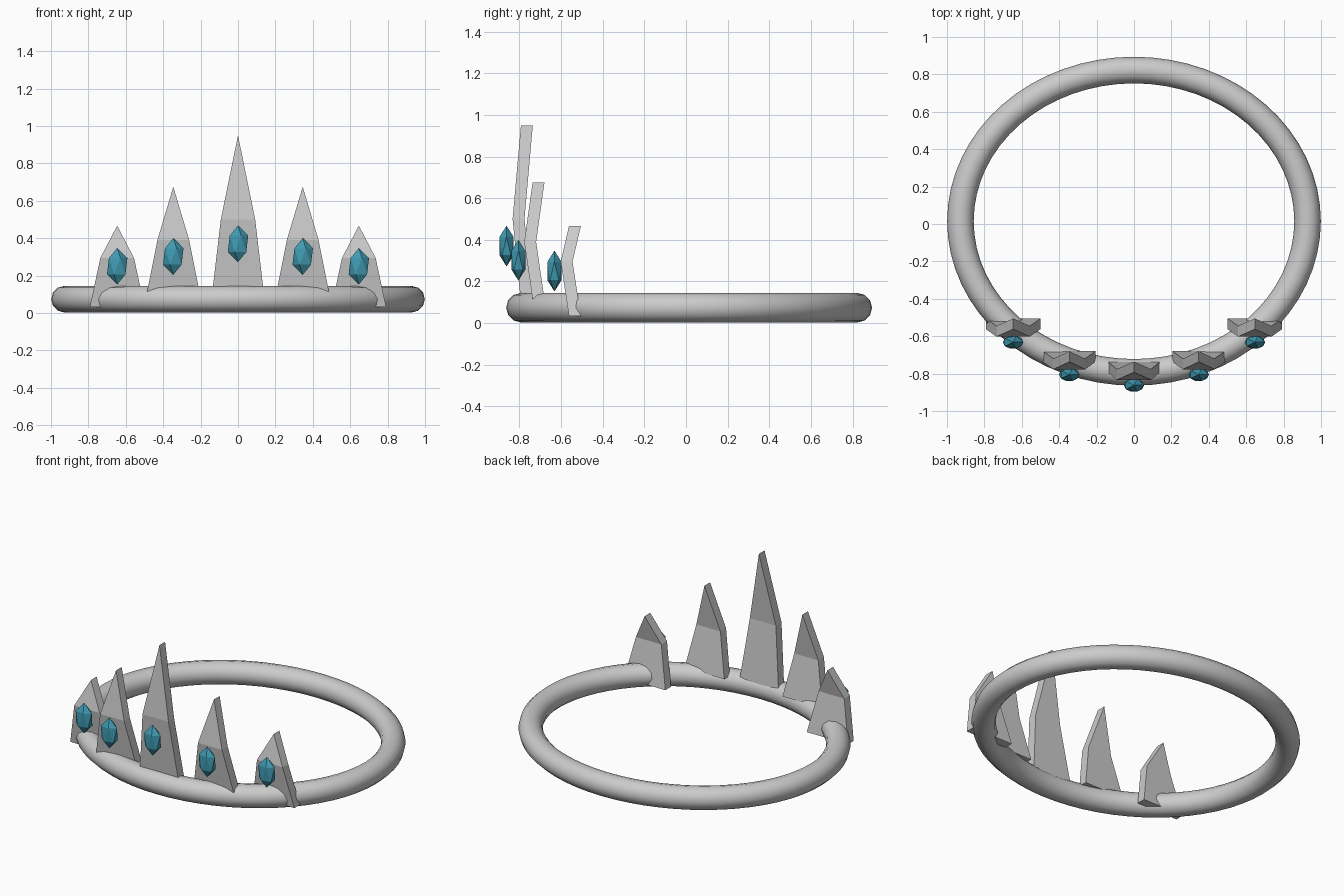
import bpy, bmesh
from math import cos, sin, tau

if "Cube" in bpy.data.objects:
    bpy.data.objects.remove(bpy.data.objects["Cube"])

gem_mat = bpy.data.materials.new("teal_gem")
gem_mat.diffuse_color = (0.05, 0.32, 0.44, 1)
gem_mat.use_nodes = True
gem_mat.node_tree.nodes["Principled BSDF"].inputs["Base Color"].default_value = gem_mat.diffuse_color


def finish(name, bm, mat=None, smooth=False):
    bmesh.ops.recalc_face_normals(bm, faces=bm.faces)
    mesh = bpy.data.meshes.new(name)
    for f in bm.faces:
        f.smooth = smooth
    bm.to_mesh(mesh)
    bm.free()
    obj = bpy.data.objects.new(name, mesh)
    bpy.context.collection.objects.link(obj)
    if mat:
        mesh.materials.append(mat)
    return obj


def band(rx, ry, tube, cy, segments=64, sides=12):
    # Elliptical hoop with a constant round section
    bm = bmesh.new()
    rings = []
    for i in range(segments):
        a = tau * i / segments
        nx, ny = cos(a) * ry, sin(a) * rx
        length = (nx * nx + ny * ny) ** 0.5
        ring = []
        for j in range(sides):
            b = tau * j / sides
            off = tube * cos(b) / length
            ring.append(bm.verts.new((rx * cos(a) + nx * off,
                                      cy + ry * sin(a) + ny * off,
                                      tube + 0.003 + tube * sin(b))))
        rings.append(ring)
    for i in range(segments):
        r, s = rings[i], rings[(i + 1) % segments]
        for j in range(sides):
            k = (j + 1) % sides
            bm.faces.new((r[j], s[j], s[k], r[k]))
    return finish("band", bm, smooth=True)


def spike(name, x, y, base, mid, tip, thick=0.057, bulge=0.04):
    # Pointed slab, folded forward at its shoulders; base and mid are (half width, z)
    bm = bmesh.new()
    (bw, bz), (mw, mz) = base, mid
    pts = [(-bw, 0, bz), (bw, 0, bz), (mw, -bulge, mz), (-mw, -bulge, mz), (0, 0, tip)]
    v = [bm.verts.new((x + p[0], y + p[1], p[2])) for p in pts]
    faces = [bm.faces.new(v[:4]), bm.faces.new((v[3], v[2], v[4]))]
    ext = bmesh.ops.extrude_face_region(bm, geom=faces, use_keep_orig=True)
    moved = [g for g in ext["geom"] if isinstance(g, bmesh.types.BMVert)]
    bmesh.ops.translate(bm, verts=moved, vec=(0, thick, 0))
    return finish(name, bm)


def gem(name, x, y, z):
    # Stretched icosahedron
    bm = bmesh.new()
    bmesh.ops.create_icosphere(bm, subdivisions=1, radius=1)
    bmesh.ops.scale(bm, verts=bm.verts, vec=(0.061, 0.04, 0.098))
    bmesh.ops.translate(bm, verts=bm.verts, vec=(x, y, z))
    return finish(name, bm, gem_mat)


band(0.928, 0.808, 0.071, 0.015)

# Centre spike, then mirrored pairs to each side
spike("centre_spike", 0, -0.793, (0.139, 0.10), (0.092, 0.50), 0.95)
gem("centre_gem", 0, -0.862, 0.37)
for side, s in (("left", -1), ("right", 1)):
    spike(side + "_inner_spike", s * 0.346, -0.737, (0.14, 0.115), (0.085, 0.39), 0.675)
    gem(side + "_inner_gem", s * 0.346, -0.805, 0.302)
    spike(side + "_outer_spike", s * 0.646, -0.562, (0.146, 0.033), (0.09, 0.295), 0.467)
    gem(side + "_outer_gem", s * 0.646, -0.632, 0.25)
